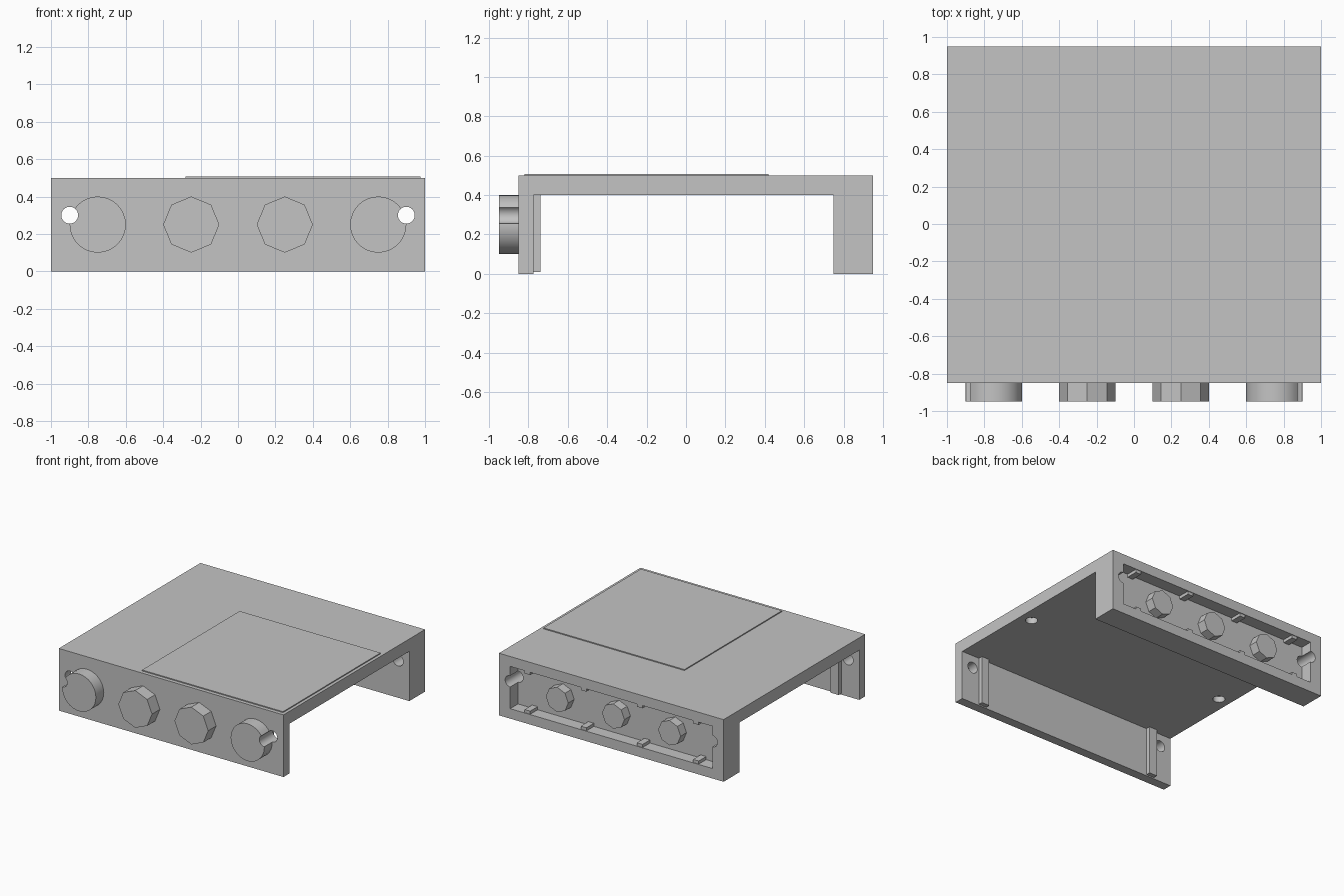
import bpy, bmesh, math
from mathutils import Matrix

cube = bpy.data.objects.get("Cube")
if cube:
    bpy.data.objects.remove(cube, do_unlink=True)

grey = bpy.data.materials.new("plain_grey")
grey.use_nodes = True
GREY = (0.55, 0.55, 0.55, 1)
grey.diffuse_color = GREY
grey.node_tree.nodes["Principled BSDF"].inputs["Base Color"].default_value = GREY


def finish(name, bm):
    bmesh.ops.recalc_face_normals(bm, faces=bm.faces)
    mesh = bpy.data.meshes.new(name)
    bm.to_mesh(mesh)
    bm.free()
    mesh.materials.append(grey)
    obj = bpy.data.objects.new(name, mesh)
    bpy.context.collection.objects.link(obj)
    return obj


def box(name, x0, x1, y0, y1, z0, z1):
    bm = bmesh.new()
    bmesh.ops.create_cube(bm, size=1)
    for v in bm.verts:
        v.co = (x1 if v.co.x > 0 else x0,
                y1 if v.co.y > 0 else y0,
                z1 if v.co.z > 0 else z0)
    return finish(name, bm)


def cylinder(name, centre, radius, length, sides, along_y=True):
    bm = bmesh.new()
    turn = Matrix.Rotation(math.pi / 2, 4, 'X') if along_y else Matrix()
    bmesh.ops.create_cone(bm, cap_ends=True, segments=sides, radius1=radius,
                          radius2=radius, depth=length,
                          matrix=Matrix.Translation(centre) @ turn)
    return finish(name, bm)


def cut(target, cutter):
    cutter.hide_render = True
    mod = target.modifiers.new("cut", 'BOOLEAN')
    mod.operation = 'DIFFERENCE'
    mod.solver = 'EXACT'
    mod.object = cutter
    bpy.context.view_layer.objects.active = target
    bpy.ops.object.modifier_apply(modifier=mod.name)
    bpy.data.objects.remove(cutter, do_unlink=True)


def smooth(obj):
    bpy.ops.object.select_all(action='DESELECT')
    obj.select_set(True)
    bpy.context.view_layer.objects.active = obj
    bpy.ops.object.shade_smooth_by_angle(angle=math.radians(30))


def screw_hole(side):
    return cylinder("hole_cutter", (0.9 * side, 0, 0.3), 0.045, 2.2, 32)


# Housing: front wall, top plate and deep back wall in one profile
profile = [(-0.85, 0), (-0.775, 0), (-0.775, 0.4), (0.75, 0.4),
           (0.75, 0), (0.95, 0), (0.95, 0.5), (-0.85, 0.5)]
bm = bmesh.new()
face = bm.faces.new([bm.verts.new((-1, y, z)) for y, z in profile])
sweep = bmesh.ops.extrude_face_region(bm, geom=[face])
bmesh.ops.translate(bm, vec=(2, 0, 0),
                    verts=[g for g in sweep["geom"] if isinstance(g, bmesh.types.BMVert)])
housing = finish("housing", bm)

# Recess in the back, through holes and blind holes under the top
cut(housing, box("recess_cutter", -0.9, 0.9, 0.85, 1.05, 0.08, 0.42))
for side in (-1, 1):
    cut(housing, screw_hole(side))
    cut(housing, cylinder("blind_cutter", (0.9 * side, -0.1, 0.4), 0.045, 0.1, 32, False))
smooth(housing)

# Raised panel on top
box("top_panel", -0.28, 0.975, -0.82, 0.42, 0.49, 0.508)

# Front knobs: round outer pair notched by the holes, octagonal inner pair
for side, label in ((-1, "right"), (1, "left")):
    knob = cylinder(label + "_round_knob", (0.75 * side, -0.9, 0.25), 0.15, 0.1, 32)
    cut(knob, screw_hole(side))
    smooth(knob)
    cylinder(label + "_octagon_knob", (0.25 * side, -0.9, 0.25), 0.15, 0.1, 8)
    # Rib on the inside of the front wall
    inner, outer = sorted((0.77 * side, 0.84 * side))
    box(label + "_rib", inner, outer, -0.78, -0.74, 0.01, 0.4)

# Octagonal studs in the back recess
for i in (-1, 0, 1):
    cylinder("back_stud", (0.5 * i, 0.885, 0.25), 0.1, 0.08, 8)

# Small clips along the recess edges
for i in range(4):
    x = -0.75 + 0.5 * i
    for label, z in (("lower", 0.08), ("upper", 0.395)):
        box(label + "_clip", x - 0.025, x + 0.025, 0.85, 0.945, z, z + 0.025)
